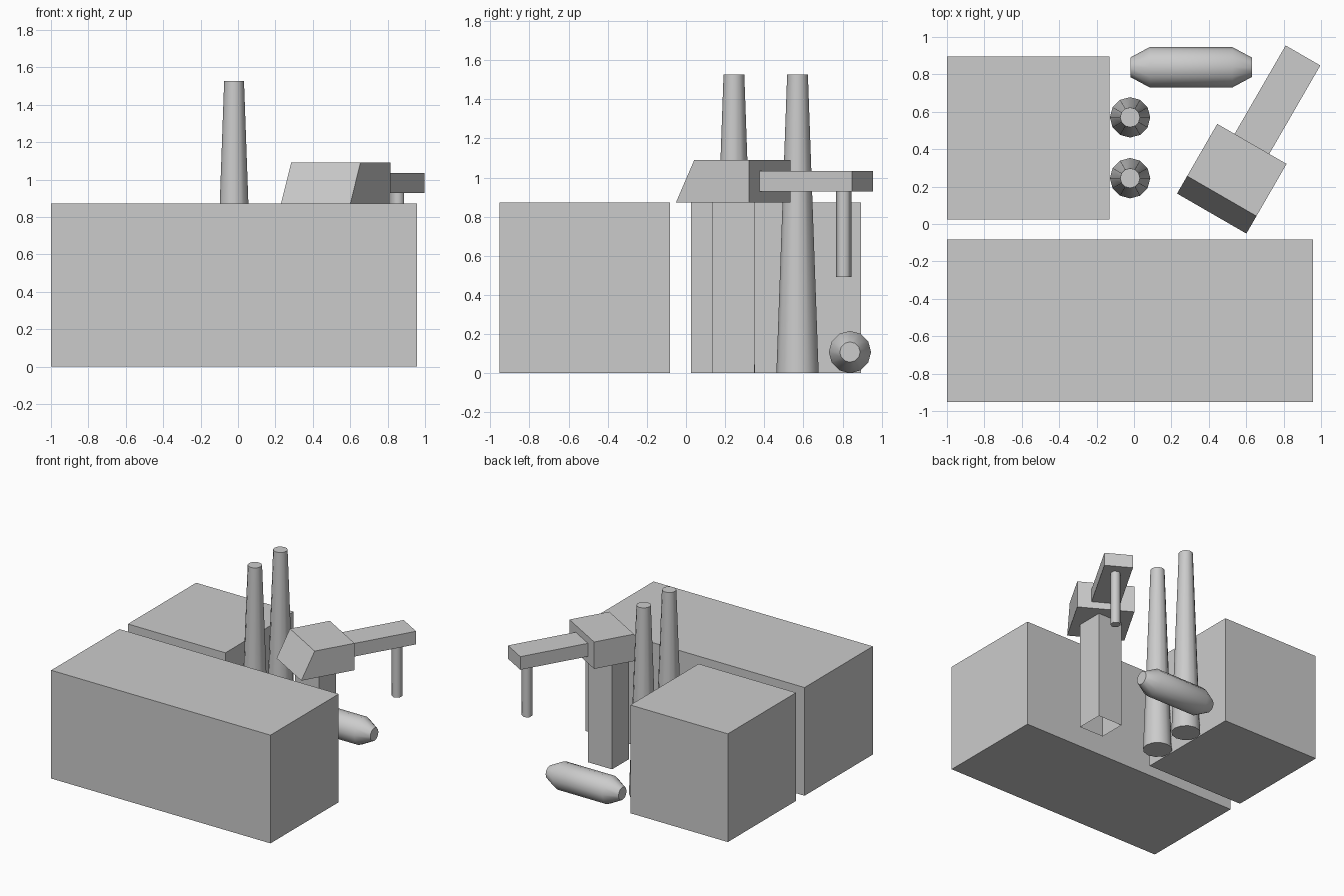
import bpy, math
from mathutils import Matrix

if "Cube" in bpy.data.objects:
    bpy.data.objects.remove(bpy.data.objects["Cube"])


def make(name, verts, faces, matrix=None, smooth=False):
    me = bpy.data.meshes.new(name)
    me.from_pydata(verts, [], faces)
    if matrix:
        me.transform(matrix)
    me.update()
    ob = bpy.data.objects.new(name, me)
    bpy.context.collection.objects.link(ob)
    if smooth:
        bpy.ops.object.select_all(action='DESELECT')
        ob.select_set(True)
        bpy.context.view_layer.objects.active = ob
        bpy.ops.object.shade_smooth_by_angle(angle=math.radians(61))
    return ob


def block(name, x, y, z, slant=0.0, matrix=None, open_ends=False):
    """Box between ranges; slant pushes the top of the -y side inwards."""
    verts = [(px, y[0] + s, pz) if i < 2 else (px, y[1], pz)
             for pz, s in ((z[0], 0), (z[1], slant))
             for i, px in enumerate((x[0], x[1], x[1], x[0]))]
    faces = [(i, (i + 1) % 4, (i + 1) % 4 + 4, i + 4) for i in range(4)]
    if not open_ends:
        faces += [(3, 2, 1, 0), (4, 5, 6, 7)]
    return make(name, verts, faces, matrix)


def lathe(name, profile, sides, matrix, smooth=True):
    """Capped solid of revolution about z from (radius, height) points."""
    verts = [(r * math.sin(2 * math.pi * i / sides), r * math.cos(2 * math.pi * i / sides), h)
             for r, h in profile for i in range(sides)]
    faces = []
    for k in range(len(profile) - 1):
        a, b = k * sides, (k + 1) * sides
        faces += [(a + (i + 1) % sides, a + i, b + i, b + (i + 1) % sides) for i in range(sides)]
    last = (len(profile) - 1) * sides
    faces += [tuple(range(sides)), tuple(last + i for i in reversed(range(sides)))]
    return make(name, verts, faces, matrix, smooth)


# two halls
H = 0.873
block("long_hall", (-1.0, 0.957), (-0.953, -0.083), (0, H))
block("square_hall", (-1.0, -0.13), (0.025, 0.895), (0, H))

# tapered chimneys
for i, y in enumerate((0.245, 0.57)):
    lathe(f"chimney_{i + 1}", [(0.108, 0), (0.053, 1.527)], 12,
          Matrix.Translation((-0.021, y, 0)))

# lying storage tank
lathe("storage_tank", [(0.052, -0.325), (0.108, -0.221), (0.108, 0.221), (0.052, 0.325)], 12,
      Matrix.Translation((0.305, 0.838, 0.108)) @ Matrix.Rotation(math.pi / 2, 4, 'Y'))

# crane: hollow mast, turned cab with jib, hanging post
cx, cy = 0.523, 0.242
turn = Matrix.Translation((cx, cy, 0)) @ Matrix.Rotation(math.radians(-30), 4, 'Z')
block("crane_mast", (cx - 0.108, cx + 0.108), (cy - 0.108, cy + 0.108), (0, H), open_ends=True)
block("crane_cab", (-0.214, 0.214), (-0.215, 0.215), (H, 1.09), 0.108, turn)
block("crane_jib", (-0.107, 0.107), (0.215, 0.761), (0.928, 1.034), 0, turn)
lathe("crane_hanging_post", [(0.039, 0.492), (0.039, 0.928)], 6,
      Matrix.Translation((0.855, 0.806, 0)))
